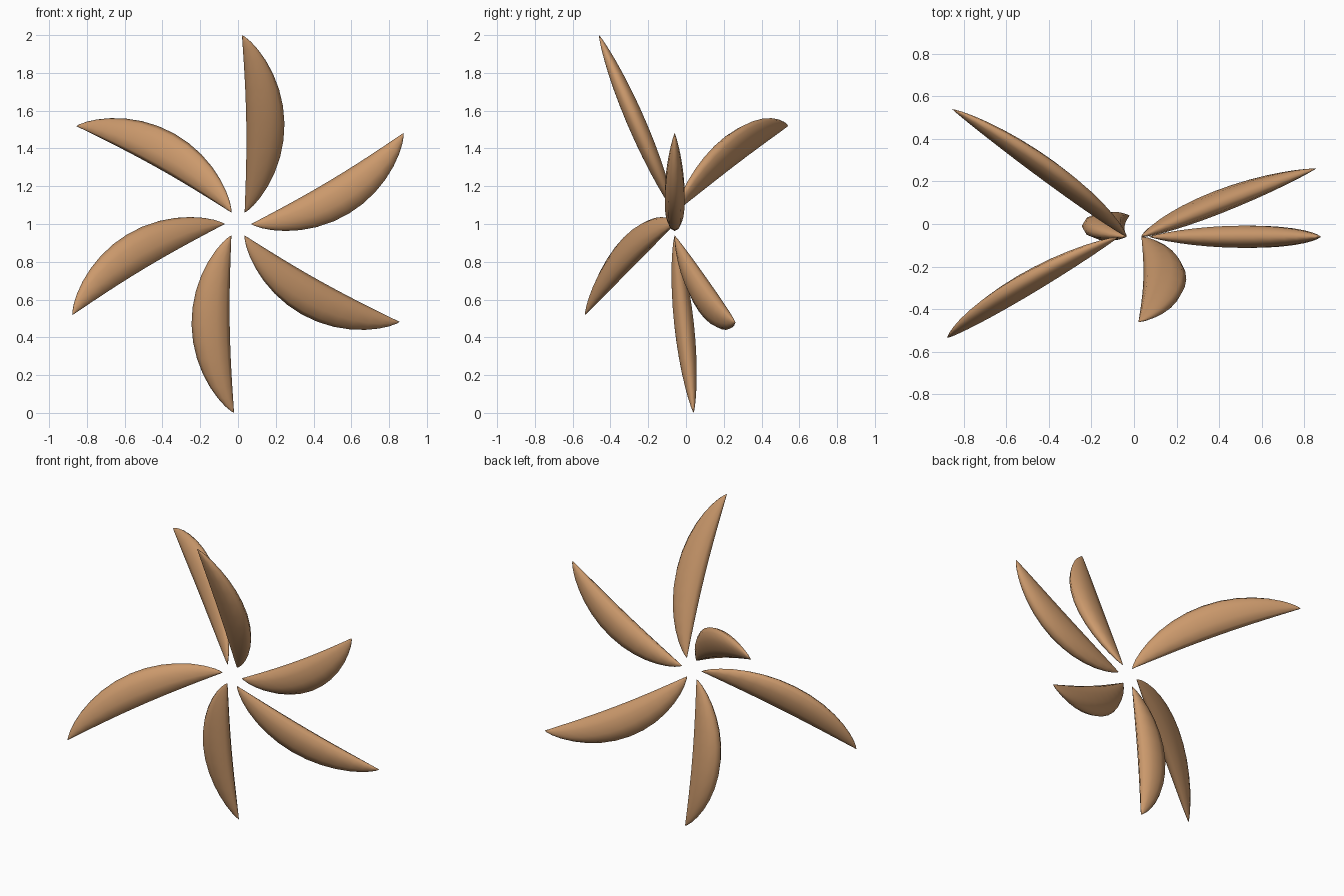
import bpy, bmesh
from math import sin, cos, pi, radians
from mathutils import Vector

if "Cube" in bpy.data.objects:
    bpy.data.objects.remove(bpy.data.objects["Cube"])

HUB = Vector((0, -0.06, 1.0))
STATIONS, SIDES = 16, 10
WIDTH, HALF_THICK, HOLLOW = 0.218, 0.055, 0.016

wood = bpy.data.materials.new("warm_tan")
wood.diffuse_color = (0.60, 0.32, 0.15, 1)
wood.use_nodes = True
wood.node_tree.nodes["Principled BSDF"].inputs["Base Color"].default_value = wood.diffuse_color


def polar(r, degrees, y=0.0):
    a = radians(degrees)
    return HUB + Vector((r * cos(a), y, r * sin(a)))


def blade(name, angle, lean):
    # Root and tip; the tip is swept ahead of the root and leans in y
    root = polar(0.07, angle)
    tip = polar(1.0, angle + 28.8, lean)
    span = tip - root
    side = Vector((span.z, 0, -span.x)).normalized()
    bm = bmesh.new()
    rings = []
    for i in range(1, STATIONS):
        t = (1 - cos(pi * i / STATIONS)) / 2
        full = (4 * t * (1 - t)) ** 0.8
        inner = HOLLOW * sin(pi * t)
        outer = WIDTH * full
        if outer < inner:
            inner = outer * 0.3
        mid, half = (inner + outer) / 2, (outer - inner) / 2
        ring = []
        for k in range(SIDES):
            a = 2 * pi * k / SIDES
            ring.append(bm.verts.new(root + span * t + side * (mid + half * cos(a))
                                     + Vector((0, HALF_THICK * full * sin(a), 0))))
        rings.append(ring)
    # Skin between the cross-sections, closed to a point at both ends
    start, end = bm.verts.new(root), bm.verts.new(tip)
    for k in range(SIDES):
        n = (k + 1) % SIDES
        bm.faces.new((start, rings[0][n], rings[0][k]))
        bm.faces.new((end, rings[-1][k], rings[-1][n]))
        for a, b in zip(rings, rings[1:]):
            bm.faces.new((a[k], a[n], b[n], b[k]))
    bmesh.ops.recalc_face_normals(bm, faces=bm.faces)
    for f in bm.faces:
        f.smooth = True
    mesh = bpy.data.meshes.new(name)
    bm.to_mesh(mesh)
    bm.free()
    mesh.materials.append(wood)
    bpy.context.collection.objects.link(bpy.data.objects.new(name, mesh))


# Six blades clockwise from the top, each with its own lean
for name, angle, lean in (
    ("blade_top", 60, -0.40),
    ("blade_upper_right", 0, 0.0),
    ("blade_lower_right", -60, 0.32),
    ("blade_bottom", -120, 0.10),
    ("blade_lower_left", 180, -0.475),
    ("blade_upper_left", 120, 0.60),
):
    blade(name, angle, lean)
